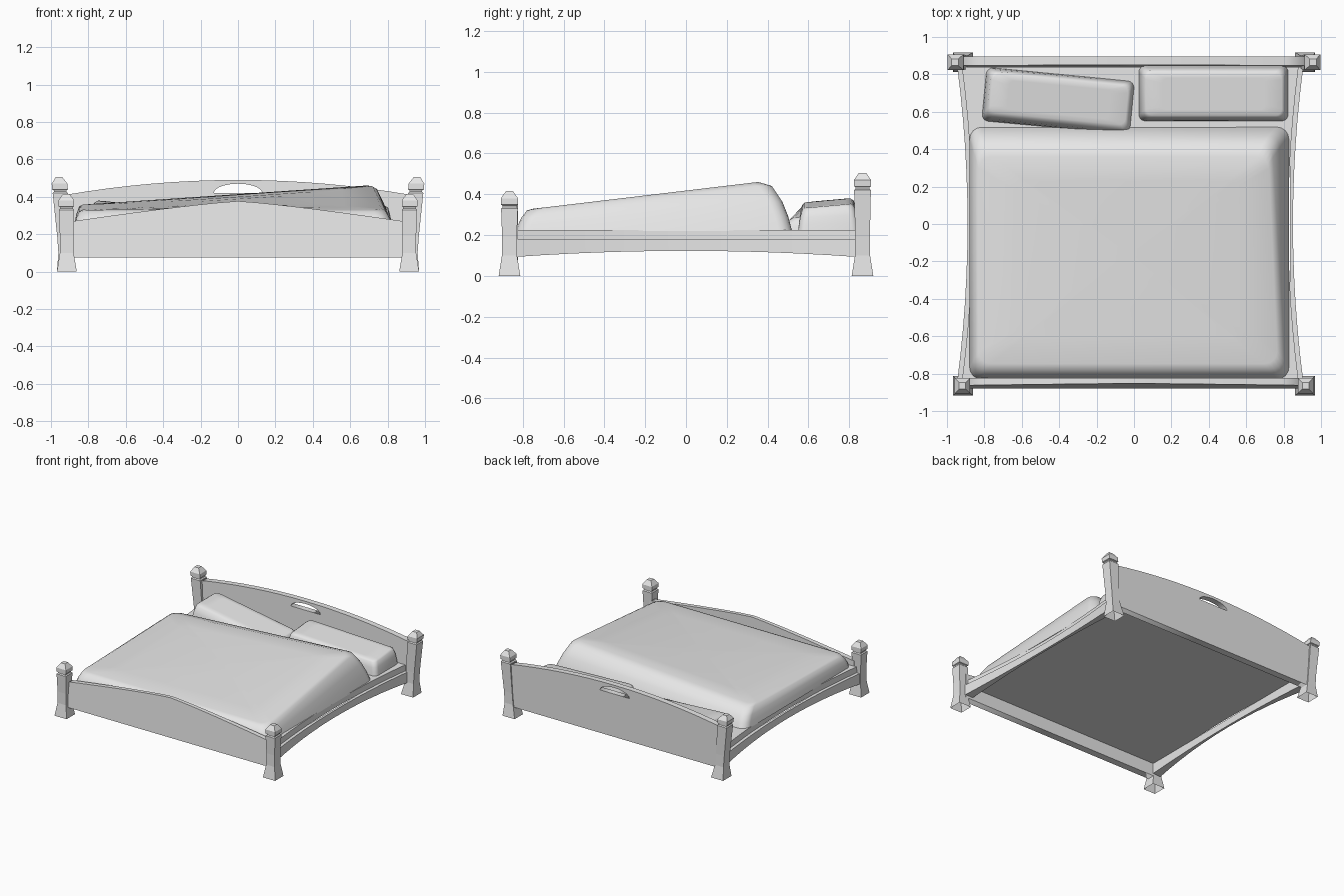
import bpy, bmesh, math
from mathutils import Matrix, Vector

cube = bpy.data.objects.get("Cube")
if cube:
    bpy.data.objects.remove(cube, do_unlink=True)

GREY = (0.8, 0.8, 0.8, 1)
grey = bpy.data.materials.new("plain grey")
grey.use_nodes = True
grey.diffuse_color = GREY
grey.node_tree.nodes["Principled BSDF"].inputs["Base Color"].default_value = GREY


def activate(ob):
    bpy.ops.object.select_all(action='DESELECT')
    ob.select_set(True)
    bpy.context.view_layer.objects.active = ob


def ramp(v, a, b):
    return min(1, max(0, (v - a) / (b - a)))


def loft(name, rings, cap_start=True, smooth=None):
    """Join a list of closed rings of points into one skin."""
    bm = bmesh.new()
    vs = [[bm.verts.new(p) for p in ring] for ring in rings]
    for a, b in zip(vs, vs[1:]):
        n = len(a)
        for i in range(n):
            j = (i + 1) % n
            bm.faces.new((a[i], a[j], b[j], b[i]))
    if cap_start:
        bm.faces.new(vs[0][::-1])
    bm.faces.new(vs[-1])
    bmesh.ops.recalc_face_normals(bm, faces=bm.faces)
    me = bpy.data.meshes.new(name)
    bm.to_mesh(me)
    bm.free()
    ob = bpy.data.objects.new(name, me)
    bpy.context.collection.objects.link(ob)
    me.materials.append(grey)
    if smooth:
        activate(ob)
        bpy.ops.object.shade_smooth_by_angle(angle=math.radians(smooth))


# Posts: square, flared at the foot, with a chamfered cap
def post(name, base_x, top_x, y, height):
    profile = [(0, .053), (.1, .037), (.19, .036),
               (height - .085, .041), (height - .078, .034), (height - .07, .034),
               (height - .066, .042), (height - .035, .042), (height, .018)]
    rings = []
    for z, h in profile:
        cx = base_x + (top_x - base_x) * z / height
        rings.append([(cx + sx * h, y + sy * h, z)
                      for sx, sy in ((-1, -1), (1, -1), (1, 1), (-1, 1))])
    loft(name, rings, cap_start=False)


for side, s in (("left", 1), ("right", -1)):
    post("head_post_" + side, s * .915, s * .957, .865, .505)
    post("foot_post_" + side, s * .915, s * .918, -.865, .415)


# Head and foot boards: arched outlines given thickness, front face leaning back
def board(name, half, low, top, y, thick, lean, hole=None):
    cu = bpy.data.curves.new(name, 'CURVE')
    cu.dimensions = '2D'
    cu.fill_mode = 'BOTH'
    cu.extrude = thick / 2
    arch = [(half * (1 - i / 8), top(1 - i / 8)) for i in range(17)]
    outline = [(-half, low), (half, low)] + arch
    for pts in [outline] + ([hole] if hole else []):
        sp = cu.splines.new('POLY')
        sp.points.add(len(pts) - 1)
        for p, (x, z) in zip(sp.points, pts):
            p.co = (x, z, 0, 1)
        sp.use_cyclic_u = True
    ob = bpy.data.objects.new(name, cu)
    bpy.context.collection.objects.link(ob)
    cu.materials.append(grey)
    ob.location.y = y
    ob.rotation_euler.x = math.pi / 2
    activate(ob)
    bpy.ops.object.convert(target='MESH')
    for v in bpy.context.object.data.vertices:
        if v.co.z > 0:
            v.co.z -= lean * ramp(v.co.y, low, top(0))


grip = [(.13 * math.cos(math.pi * i / 10), .42 + .05 * math.sin(math.pi * i / 10))
        for i in range(11)]
board("headboard", .925, .08, lambda t: .49 - .08 * t * t, .867, .055, .01, grip)
board("footboard", .9, .075, lambda t: .377 - .11 * abs(t) ** 1.2, -.852, .057, .028)

# Side rails: bowed outside, straight inside, arched underneath
STATIONS = [-.84 + .14 * i for i in range(13)]
CENTRE = -.02
INNER = .853


def bow(y):
    return .87 + .055 * (y / .84) ** 2


for side, s in (("left", 1), ("right", -1)):
    rings = []
    for y in STATIONS:
        low = .123 - .03 * (y / .84) ** 2
        w = bow(y)
        rings.append([(CENTRE + s * x, y, z) for x, z in
                      ((w, low), (w, .178), (INNER, .178), (INNER, low))])
    loft("side_rail_" + side, rings, smooth=30)

# Mattress rests on the rails and follows their bow
loft("mattress", [[(CENTRE + s * (bow(y) - .025), y, z)
                   for s, z in ((-1, .177), (1, .177), (1, .226), (-1, .226))]
                  for y in STATIONS], smooth=30)


# Soft slabs: rounded rectangles stacked inwards up to a sloping top
def soft_slab(name, box, inset, radius, top, place):
    x0, x1, y0, y1 = box
    left, right, front, back = inset
    z0 = .22

    def outline(t):
        a, b = x0 + left * t, x1 - right * t
        c, d = y0 + front * t, y1 - back * t
        pts = []
        for k, (cx, cy) in enumerate(((b - radius, d - radius), (a + radius, d - radius),
                                      (a + radius, c + radius), (b - radius, c + radius))):
            for i in range(5):
                ang = math.pi / 2 * (k + i / 4)
                pts.append((cx + radius * math.cos(ang), cy + radius * math.sin(ang)))
        return pts

    steps = [(0, 0), (.12, .3), (.3, .6), (.62, .92), (1, 1)]
    rings = [[Vector((x, y, z0 + f * (top(x, y) - z0))) for x, y in outline(t)]
             for t, f in steps]
    mx, my = (x0 + x1) / 2, (y0 + y1) / 2
    for k in (.75, .5, .25, .05):
        ring = [(mx + (p.x - mx) * k, my + (p.y - my) * k) for p in rings[4]]
        rings.append([Vector((x, y, top(x, y))) for x, y in ring])
    loft(name, [[place(p) for p in r] for r in rings], smooth=50)


def duvet_top(x, y):
    head = .36 + .1 * ramp(x, -.8, .72)
    return .33 + (head - .33) * ramp(y, -.74, .35)


def tuck_in(p):
    """Pull the tall corner of the duvet towards the middle."""
    p.x -= .05 * ramp(p.x, .4, .8) * ramp(p.y, -.7, .35) * ramp(p.z, .23, .45)
    return p


soft_slab("duvet", (-.88, .83, -.832, .52), (.05, .065, .085, .16), .065,
          duvet_top, tuck_in)
soft_slab("pillow_left", (.025, .825, .55, .847), (.04, .035, .03, .04), .035,
          lambda x, y: .36 - .03 * ramp(x, .03, .82) + .025 * ramp(y, .56, .84),
          lambda p: p)
tilt = Matrix.Translation((-.408, .658, 0)) @ Matrix.Rotation(math.radians(-5.5), 4, 'Z')
soft_slab("pillow_right", (-.395, .4, -.145, .143), (.04, .03, .05, .03), .035,
          lambda x, y: .36 - .08 * ramp(x, -.37, .37) + .025 * ramp(y, -.14, .14),
          lambda p: tilt @ p)
